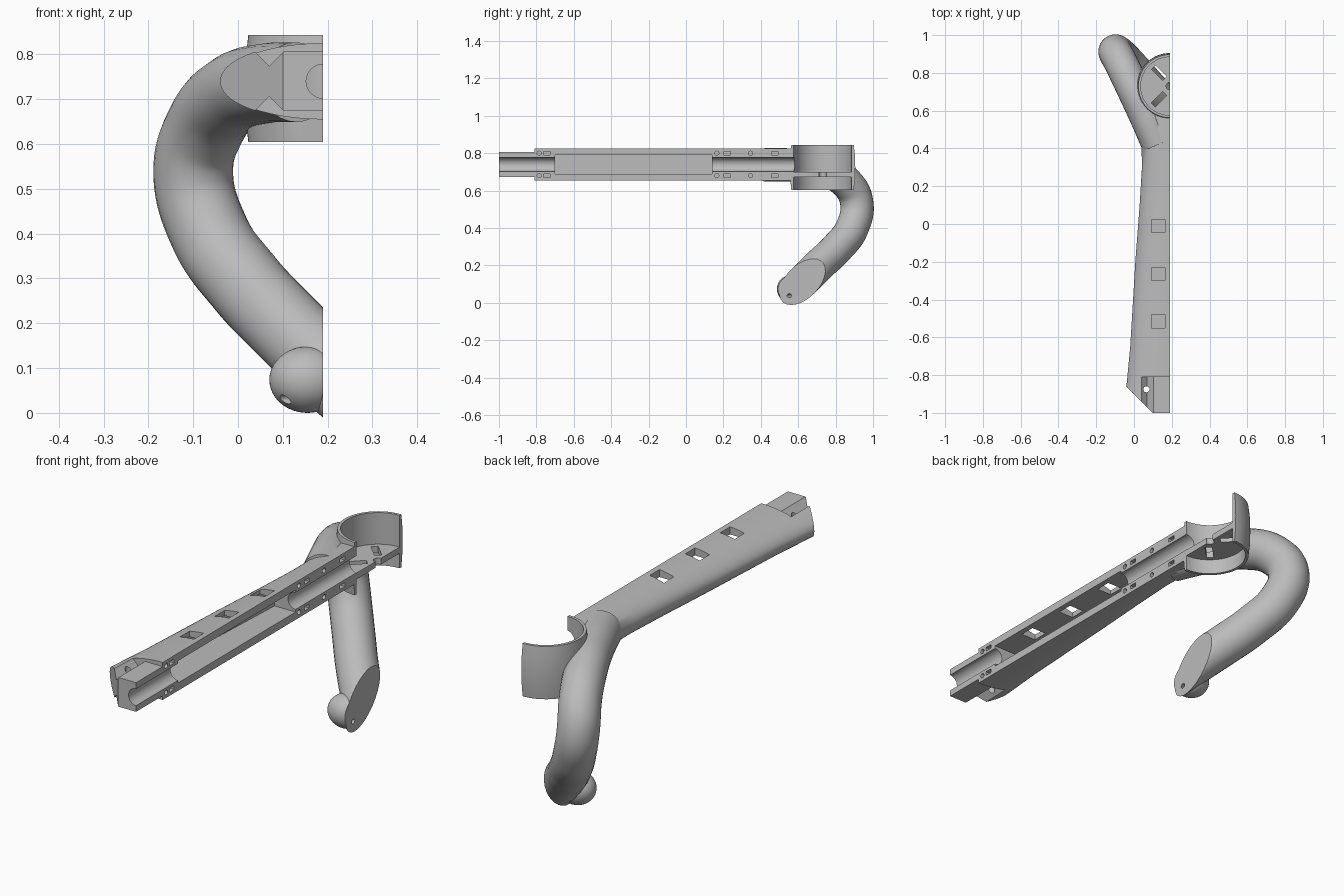
import bpy, bmesh, math
from mathutils import Vector, Matrix

if "Cube" in bpy.data.objects:
    bpy.data.objects.remove(bpy.data.objects["Cube"], do_unlink=True)

CUT, MID = 0.19, 0.74          # split plane in x, arm axis height
CUP_Y = 0.73
X, Y, Z = Vector((1, 0, 0)), Vector((0, 1, 0)), Vector((0, 0, 1))


def finish(bm, name):
    bmesh.ops.recalc_face_normals(bm, faces=bm.faces)
    mesh = bpy.data.meshes.new(name)
    bm.to_mesh(mesh)
    bm.free()
    ob = bpy.data.objects.new(name, mesh)
    bpy.context.collection.objects.link(ob)
    return ob


def loft(name, rings, n=64):
    """Skin elliptical rings given as (centre, half axis, half axis)."""
    bm = bmesh.new()
    loops = []
    for c, u, v in rings:
        angles = [math.tau * i / n for i in range(n)]
        loops.append([bm.verts.new(Vector(c) + u * math.cos(a) + v * math.sin(a)) for a in angles])
    for low, high in zip(loops, loops[1:]):
        for i in range(n):
            j = (i + 1) % n
            bm.faces.new((low[i], low[j], high[j], high[i]))
    bm.faces.new(loops[0])
    bm.faces.new(loops[-1])
    return finish(bm, name)


def rod(name, start, end, r, n=32):
    axis = (Vector(end) - Vector(start)).normalized()
    u = axis.orthogonal().normalized()
    v = axis.cross(u)
    return loft(name, [(p, u * r, v * r) for p in (start, end)], n)


def box(name, lo, hi, turn=0):
    lo, hi = Vector(lo), Vector(hi)
    bm = bmesh.new()
    bmesh.ops.create_cube(bm, size=1, matrix=Matrix.Translation((lo + hi) / 2)
                          @ Matrix.Rotation(turn, 4, 'Z') @ Matrix.Diagonal((*(hi - lo), 1)))
    return finish(bm, name)


def prism(name, outline, along):
    """Extrude an outline by a vector."""
    bm = bmesh.new()
    face = bm.faces.new([bm.verts.new(p) for p in outline])
    out = bmesh.ops.extrude_face_region(bm, geom=[face])["geom"]
    bmesh.ops.translate(bm, vec=along, verts=[g for g in out if isinstance(g, bmesh.types.BMVert)])
    return finish(bm, name)


def combine(target, tool, operation='DIFFERENCE'):
    mod = target.modifiers.new(tool.name, 'BOOLEAN')
    mod.operation, mod.solver, mod.object = operation, 'EXACT', tool
    bpy.context.view_layer.objects.active = target
    bpy.ops.object.modifier_apply(modifier=mod.name)
    bpy.data.objects.remove(tool, do_unlink=True)


# Arm: flattened tapering grip
widths = [(-1, .245), (-.86, .23), (-.65, .21), (-.2, .183), (.1, .16),
          (.3, .148), (.42, .15), (.6, .16), (.75, .14)]
handle = loft("hooked_handle_half", [((CUT, y, MID), X * a, Z * .085) for y, a in widths])

# Hook: bent round tube sweeping back, down and forward
curve = bpy.data.curves.new("hook", 'CURVE')
curve.dimensions = '3D'
curve.bevel_depth, curve.bevel_resolution, curve.resolution_u = .089, 12, 10
curve.use_fill_caps = True
path = [(.13, .42, .738), (.06, .58, .735), (-.01, .73, .712), (-.07, .855, .645),
        (-.1, .912, .54), (-.065, .89, .405), (.015, .805, .29), (.1, .71, .2), (.27, .545, .035)]
spline = curve.splines.new('BEZIER')
spline.bezier_points.add(len(path) - 1)
for point, co in zip(spline.bezier_points, path):
    point.co = co
    point.handle_left_type = point.handle_right_type = 'AUTO'
hook = bpy.data.objects.new("hook", curve)
bpy.context.collection.objects.link(hook)
bpy.context.view_layer.update()
swept = bpy.data.meshes.new_from_object(hook.evaluated_get(bpy.context.evaluated_depsgraph_get()))
bpy.data.objects.remove(hook, do_unlink=True)
bm = bmesh.new()
bm.from_mesh(swept)
bmesh.ops.remove_doubles(bm, verts=bm.verts, dist=.0001)
combine(handle, finish(bm, "hook"), 'UNION')

# Rounded foot at the hook end
bm = bmesh.new()
bmesh.ops.create_uvsphere(bm, u_segments=48, v_segments=24, radius=1,
                          matrix=Matrix.Translation((.155, .56, .074)) @ Matrix.Diagonal((.085, .074, .074, 1)))
combine(handle, finish(bm, "foot"), 'UNION')

# Cup: slightly barrelled ring with a floor
cup = loft("cup", [((CUT, CUP_Y, z), X * r, Y * r) for z, r in
                   ((.604, .167), (.66, .173), (.725, .175), (.79, .173), (.843, .167))], 96)
combine(handle, cup, 'UNION')
combine(handle, rod("upper_well", (CUT, CUP_Y, .70), (CUT, CUP_Y, .9), .154, 96))
combine(handle, rod("lower_well", (CUT, CUP_Y, .5), (CUT, CUP_Y, .672), .154, 96))
combine(handle, rod("cup_hole", (CUT, CUP_Y, .6), (CUT, CUP_Y, .8), .02))
for side in (-1, 1):
    y = CUP_Y + side * .07
    combine(handle, box("floor_slot", (.09, y - .015, .6), (.175, y + .015, .75), -side * math.pi / 4))

# Tail: stepped plug with slanted shoulder and V grooves
combine(handle, prism("shoulder_cut", [(-.3, -.6, .5), (-.3, -1.2, .5), (.3, -1.2, .5)], Z * .5))
for s in (-1, 1):
    flat = MID + s * .066
    far = MID + s * .2
    combine(handle, box("tail_step", (0, -1.1, min(flat, far)), (.4, -.81, max(flat, far))))
    combine(handle, prism("groove", [(.07, -1.1, MID + s * .034), (.03, -1.1, MID + s * .074),
                                     (.11, -1.1, MID + s * .074)], Y * .29))
combine(handle, rod("tail_hole", (.066, -.875, .5), (.066, -.875, 1), .016))

# Inner cavity, bores and top windows
combine(handle, prism("cavity", [(.045, -.70, .69), (.3, -.70, .69), (.3, .14, .69), (.085, .14, .69)], Z * .1))
combine(handle, rod("tail_bore", (CUT, -1.1, MID), (CUT, -.65, MID), .038))
combine(handle, rod("cup_bore", (CUT, .1, MID), (CUT, .6, MID), .038))
for y in (-.515, -.265, -.01):
    combine(handle, box("window", (.093, y - .035, .75), (.165, y + .035, .9)))

# Split the part, then sink alignment sockets into the split face
combine(handle, box("split", (CUT, -2, -1), (1, 2, 2)))
for z in (MID - .06, MID + .06):
    for y in (-.785, .165, .345):
        combine(handle, rod("pin_socket", (CUT - .03, y, z), (CUT + .1, y, z), .011, 16))
    for y in (-.745, .22, .475):
        combine(handle, box("key_socket", (CUT - .03, y - .017, z - .009), (CUT + .1, y + .017, z + .009)))
combine(handle, rod("foot_hole", (.05, .5, .025), (.25, .575, .044), .011, 16))

# Plain grey finish
grey = bpy.data.materials.new("plain_grey")
grey.use_nodes = True
colour = (.5, .5, .5, 1)
grey.diffuse_color = colour
grey.node_tree.nodes["Principled BSDF"].inputs["Base Color"].default_value = colour
handle.data.materials.clear()
handle.data.materials.append(grey)
for face in handle.data.polygons:
    face.material_index = 0
bpy.ops.object.select_all(action='DESELECT')
handle.select_set(True)
bpy.context.view_layer.objects.active = handle
bpy.ops.object.shade_smooth_by_angle(angle=math.radians(30))
